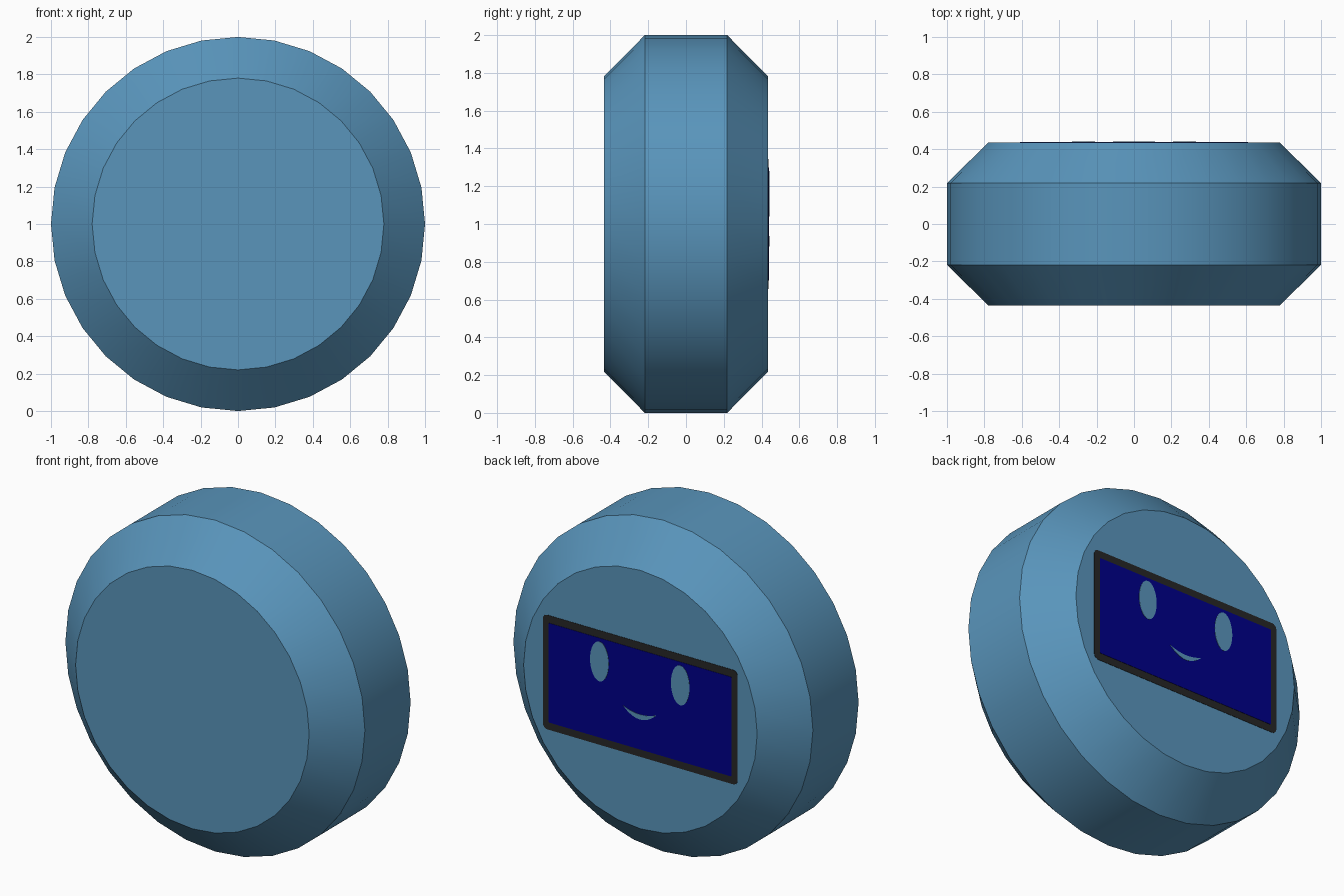
import bpy, bmesh, math

if "Cube" in bpy.data.objects:
    bpy.data.objects.remove(bpy.data.objects["Cube"])

BACK = 0.435   # y of the flat back face that carries the screen
MID = 1.0      # height of the disc centre


def material(name, rgb):
    m = bpy.data.materials.new(name)
    m.diffuse_color = (*rgb, 1.0)
    m.use_nodes = True
    m.node_tree.nodes["Principled BSDF"].inputs["Base Color"].default_value = m.diffuse_color
    return m


blue = material("steel blue", (0.1, 0.3, 0.5))
navy = material("navy", (0.0, 0.0, 0.25))
black = material("soft black", (0.02, 0.02, 0.02))


def finish(bm, name, mat):
    bmesh.ops.recalc_face_normals(bm, faces=bm.faces)
    me = bpy.data.meshes.new(name)
    bm.to_mesh(me)
    bm.free()
    me.materials.append(mat)
    ob = bpy.data.objects.new(name, me)
    bpy.context.collection.objects.link(ob)
    return ob


def lathe(name, profile, sides, mat):
    """Spin (radius, y) points round the y axis and cap both ends."""
    bm = bmesh.new()
    rings = [[bm.verts.new((r * math.sin(2 * math.pi * i / sides), y,
                            MID + r * math.cos(2 * math.pi * i / sides)))
              for i in range(sides)] for r, y in profile]
    for a, b in zip(rings, rings[1:]):
        for i in range(sides):
            j = (i + 1) % sides
            bm.faces.new((a[i], a[j], b[j], b[i]))
    bm.faces.new(rings[0])
    bm.faces.new(rings[-1])
    return finish(bm, name, mat)


def plate(name, outline, top, mat):
    """Thin plate on the back face from an (x, z) outline."""
    bm = bmesh.new()
    low = [bm.verts.new((x, BACK, MID + z)) for x, z in outline]
    high = [bm.verts.new((x, BACK + top, MID + z)) for x, z in outline]
    n = len(outline)
    for i in range(n):
        j = (i + 1) % n
        bm.faces.new((low[i], low[j], high[j], high[i]))
    bm.faces.new(low)
    bm.faces.new(high)
    return finish(bm, name, mat)


def rounded_rect(w, h, r, steps=4):
    pts = []
    for k, (sx, sz) in enumerate([(1, 1), (-1, 1), (-1, -1), (1, -1)]):
        for s in range(steps + 1):
            a = math.pi / 2 * (k + s / steps)
            pts.append((sx * (w / 2 - r) + r * math.cos(a),
                        sz * (h / 2 - r) + r * math.sin(a)))
    return pts


def ellipse(cx, cz, rx, rz, n=32):
    return [(cx + rx * math.cos(2 * math.pi * i / n),
             cz + rz * math.sin(2 * math.pi * i / n)) for i in range(n)]


# Chamfered disc body
body = lathe("body", [(0.78, -BACK), (1.0, -0.218), (1.0, 0.218), (0.78, BACK)], 32, blue)
bpy.context.view_layer.objects.active = body
body.select_set(True)
bpy.ops.object.shade_smooth_by_angle(angle=math.radians(30))

# Screen with its dark frame
plate("screen_frame", rounded_rect(1.30, 0.69, 0.03), 0.002, black)
plate("screen", rounded_rect(1.22, 0.60, 0.006), 0.004, navy)

# Eyes
for side, label in ((1, "left"), (-1, "right")):
    plate(label + "_eye", ellipse(side * 0.27, 0.16, 0.062, 0.12), 0.006, blue)

# Smiling mouth: crescent between a deep and a shallow curve
ts = [-1 + i / 8 for i in range(17)]
lower = [(0.112 * t, -0.118 + 0.054 * t * t) for t in ts]
upper = [(0.112 * t, -0.088 + 0.024 * t * t) for t in ts[-2:0:-1]]
plate("mouth", lower + upper, 0.006, blue)
